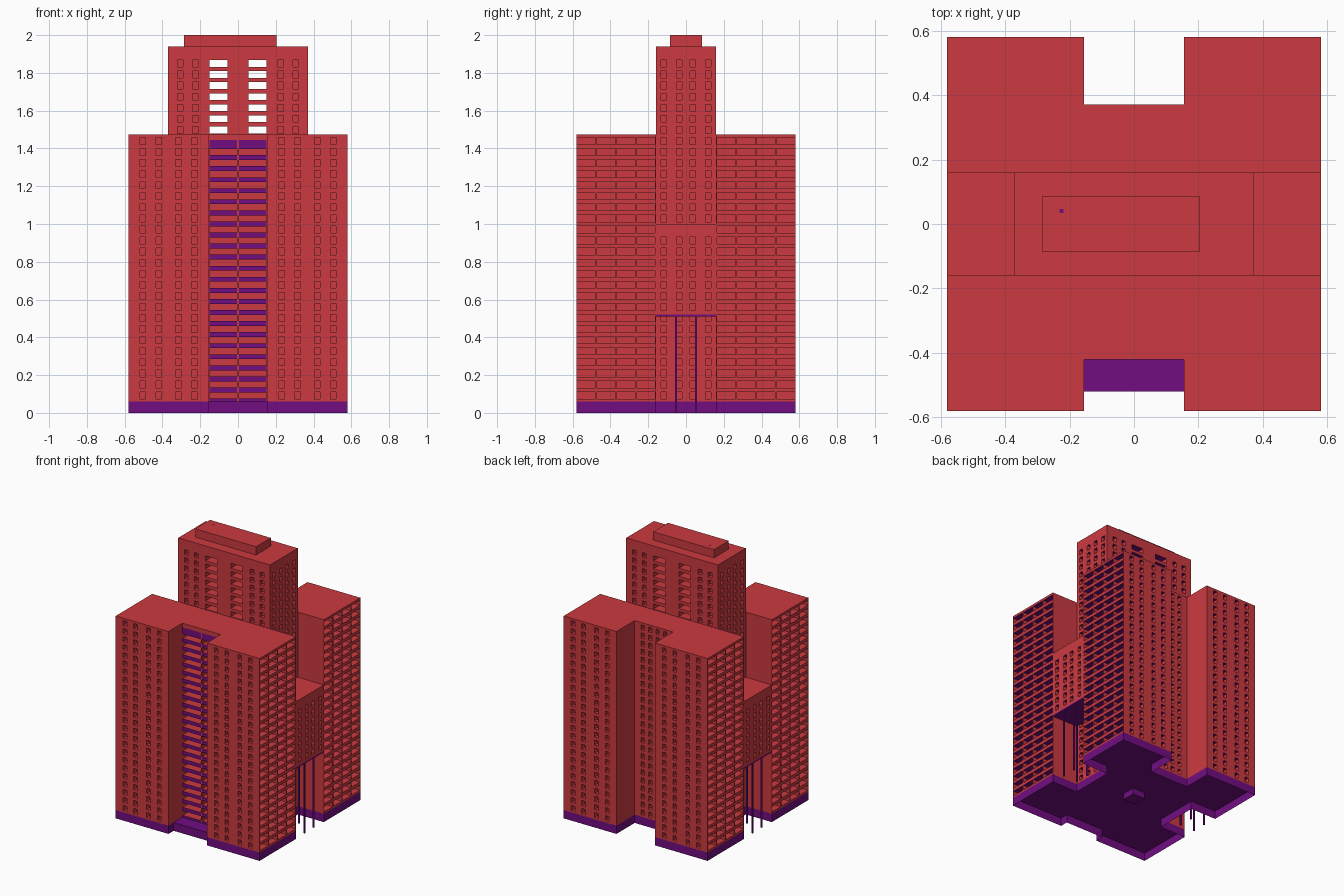
import bpy
import bmesh
from mathutils import Vector

cube = bpy.data.objects.get("Cube")
if cube:
    bpy.data.objects.remove(cube)


def material(name, rgb):
    m = bpy.data.materials.new(name)
    m.use_nodes = True
    colour = (*rgb, 1)
    m.diffuse_color = colour
    m.node_tree.nodes["Principled BSDF"].inputs["Base Color"].default_value = colour
    return m


MATS = [material("brick_red", (0.6, 0.042, 0.052)),
        material("deep_purple", (0.165, 0.004, 0.22))]
RED, PURPLE = 0, 1

# Main levels and the storey rhythm
BASE, ROOF, TOWER_TOP = 0.06, 1.475, 1.94
FIRST, STOREY = 0.092, 0.0586
W, INNER, CORE, NOTCH = 0.58, 0.16, 0.37, 0.155


def finish(name, bm):
    me = bpy.data.meshes.new(name)
    bm.to_mesh(me)
    bm.free()
    for m in MATS:
        me.materials.append(m)
    ob = bpy.data.objects.new(name, me)
    bpy.context.collection.objects.link(ob)
    return ob


def face(bm, points, mat=RED):
    f = bm.faces.new([bm.verts.new(p) for p in points])
    f.material_index = mat


def box(bm, x, y, z, mat):
    """Box from three (low, high) ranges."""
    verts = bmesh.ops.create_cube(bm, size=1)["verts"]
    for v in verts:
        v.co = [r[0] + (r[1] - r[0]) * (c + 0.5) for r, c in zip((x, y, z), v.co)]
    for f in {f for v in verts for f in v.link_faces}:
        f.material_index = mat


def wall(bm, p, q, z0, z1, windows=(), rows=range(0), height=0.036, spandrel=RED):
    """Wall from p to q, outside on the right, with recessed window openings.
    Each window is (offset from the middle, width, depth, has a back)."""
    p, q = Vector((*p, 0)), Vector((*q, 0))
    along = (q - p).normalized()
    inward = Vector((-along.y, along.x, 0))
    length = (q - p).length
    windows = sorted(windows)
    us = [0] + [length / 2 + c + s * w / 2 for c, w, _, _ in windows for s in (-1, 1)] + [length]
    zs = [z0] + [FIRST + STOREY * r + s * height / 2 for r in rows for s in (-1, 1)] + [z1]
    for i in range(len(us) - 1):
        for j in range(len(zs) - 1):
            ring = [p + along * us[i + a] + Vector((0, 0, zs[j + b]))
                    for a, b in ((0, 0), (1, 0), (1, 1), (0, 1))]
            if not (i % 2 and j % 2):
                face(bm, ring, spandrel if i % 2 else RED)
                continue
            _, _, depth, back = windows[i // 2]
            deep = [v + inward * depth for v in ring]
            for k in range(4):
                n = (k + 1) % 4
                # The soffit shows the floor slab above
                face(bm, (ring[k], ring[n], deep[n], deep[k]), PURPLE if k == 2 else RED)
            if back:
                face(bm, deep)


def mirrored(centres, width, depth, back=True):
    return [(s * c, width, depth, back) for c in centres for s in (-1, 1)]


SMALL = mirrored((0.0525, 0.1375), 0.03, 0.03)
RIBBON = mirrored((0.052, 0.157), 0.098, 0.06)
SIDE = mirrored((0.035, 0.117), 0.03, 0.03)
REAR = mirrored((0.03, 0.09), 0.026, 0.03)
LOGGIA = mirrored((0.0785,), 0.147, 0.06)
TUNNEL = mirrored((0.1025,), 0.095, INNER, False)
LOW_ROWS = range(24)


def block(name, side, notch_y):
    """Broad slab block; side is -1 at the front and 1 at the back."""
    bm = bmesh.new()

    def spun(pts):
        return [(-side * x, -side * y) for x, y in pts]
    d = abs(notch_y)
    outline = spun([(-W, -W), (-NOTCH, -W), (-NOTCH, -d), (NOTCH, -d), (NOTCH, -W),
                    (W, -W), (W, -INNER), (-W, -INNER)])
    for i, p in enumerate(outline):
        q = outline[(i + 1) % len(outline)]
        if i in (0, 4):
            wall(bm, p, q, BASE, ROOF, SMALL, LOW_ROWS)
        elif i in (5, 7):
            wall(bm, p, q, BASE, ROOF, RIBBON, LOW_ROWS)
        elif i == 2 and side < 0:
            # Stacked loggias with purple parapets below a plain fascia
            wall(bm, p, q, BASE, 1.445, LOGGIA, range(23), 0.033, PURPLE)
            wall(bm, p, q, 1.445, ROOF)
        elif i == 2:
            wall(bm, p, q, BASE, ROOF, REAR, LOW_ROWS)
        else:
            wall(bm, p, q, BASE, ROOF)
    face(bm, [(x, y, ROOF) for x, y in outline])
    finish(name, bm)


block("front_block", -1, -0.42)
block("back_block", 1, 0.37)

# Central tower with openings that run right through its upper storeys
bm = bmesh.new()
corners = [(-CORE, -INNER), (CORE, -INNER), (CORE, INNER), (-CORE, INNER)]
for i, p in enumerate(corners):
    q = corners[(i + 1) % 4]
    if i % 2:
        wall(bm, p, q, BASE, TOWER_TOP, SIDE, range(31))
    else:
        wall(bm, p, q, ROOF, TOWER_TOP,
             TUNNEL + mirrored((0.225, 0.305), 0.03, 0.03), range(24, 31))
face(bm, [(x, y, TOWER_TOP) for x, y in corners])
finish("tower", bm)

# Roof plant room with a small hatch
bm = bmesh.new()
box(bm, (-0.285, 0.205), (-0.085, 0.085), (TOWER_TOP, 2), RED)
box(bm, (-0.231, -0.219), (0.034, 0.046), (1.995, 2.0005), PURPLE)
finish("roof_plant_room", bm)

# Raised wings joining the blocks, standing on slim columns
for name, s in (("left", 1), ("right", -1)):
    bm = bmesh.new()
    wall(bm, (s * W, -s * INNER), (s * W, s * INNER), 0.52, 1.0, SIDE, range(8, 15))
    a, b = sorted((s * CORE, s * W))
    box(bm, (a, b), (-INNER, INNER), (0.51, 0.52), PURPLE)
    face(bm, [(a, -INNER, 1), (b, -INNER, 1), (b, INNER, 1), (a, INNER, 1)])
    finish(name + "_wing", bm)

    bm = bmesh.new()
    for x in (0.456, 0.573):
        for y in (-0.053, 0.053):
            box(bm, (s * x - 0.005, s * x + 0.005), (y - 0.005, y + 0.005), (0, 0.51), PURPLE)
    finish(name + "_wing_columns", bm)

# Open-bottomed purple base following the footprint
bm = bmesh.new()
half = [(NOTCH, -0.52), (NOTCH, -W), (W, -W), (W, -INNER), (CORE, -INNER),
        (CORE, INNER), (W, INNER), (W, W), (NOTCH, W), (NOTCH, 0.37)]
foot = half + [(-x, y) for x, y in reversed(half)]
for i, p in enumerate(foot):
    wall(bm, p, foot[(i + 1) % len(foot)], 0, BASE)
face(bm, [(x, y, BASE) for x, y in foot])
box(bm, (-0.05, 0.05), (-0.05, 0.05), (0.01, 0.055), PURPLE)
for f in bm.faces:
    f.material_index = PURPLE
finish("base", bm)
